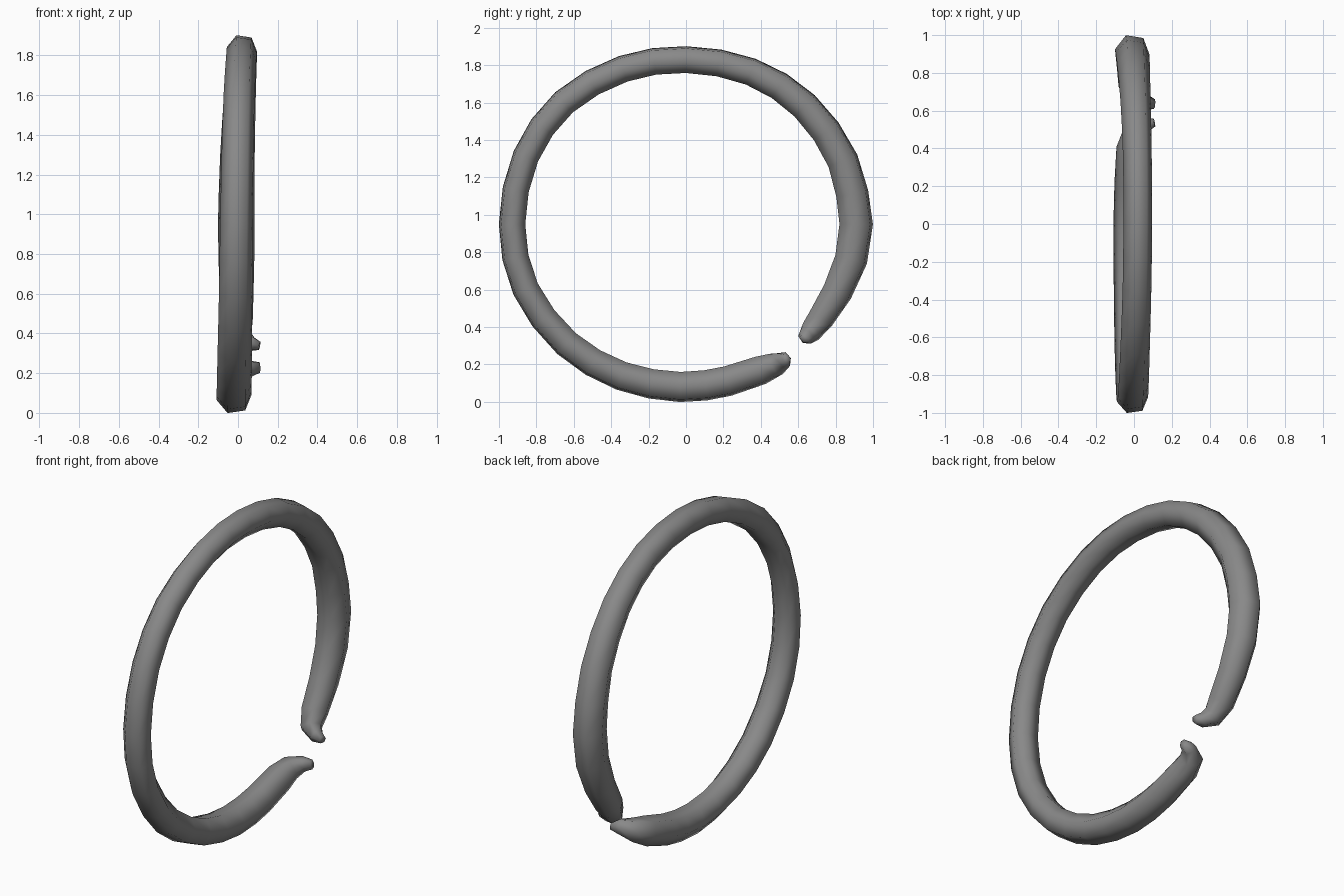
import bpy, bmesh
from math import sin, cos, pi, radians
from mathutils import Vector

if "Cube" in bpy.data.objects:
    bpy.data.objects.remove(bpy.data.objects["Cube"])

CENTRE_Z = 0.95
SIDES = 6
TILT = radians(-9)      # the hexagonal section leans slightly


def polar(deg, r, x, half_r, half_x):
    a = radians(deg)
    return (x, r * cos(a), CENTRE_Z + r * sin(a), half_r, half_x)


# Stations along the hoop: x, y, z, radial half-width, sideways half-width
tip_a = [(0.108, 0.635, 0.338, 0.026, 0.022), (0.065, 0.641, 0.347, 0.042, 0.040),
         (0.012, 0.666, 0.376, 0.060, 0.062)]
hoop = [polar(*p) for p in [
    (-35, 0.880, -0.004, 0.071, 0.079), (-24, 0.887, -0.006, 0.081, 0.085),
    (-12, 0.903, -0.008, 0.088, 0.091), (0, 0.910, -0.009, 0.090, 0.093),
    (22, 0.905, -0.003, 0.084, 0.088), (45, 0.896, 0.009, 0.079, 0.081),
    (67, 0.886, 0.018, 0.074, 0.077), (90, 0.880, 0.02, 0.072, 0.077),
    (112, 0.896, 0.016, 0.072, 0.077), (135, 0.922, 0.006, 0.072, 0.079),
    (157, 0.930, -0.002, 0.071, 0.081), (180, 0.930, -0.008, 0.071, 0.083),
    (202, 0.925, -0.012, 0.072, 0.085), (225, 0.903, -0.016, 0.075, 0.088),
    (247, 0.882, -0.019, 0.078, 0.089), (268, 0.871, -0.02, 0.081, 0.090),
    (285, 0.868, -0.017, 0.081, 0.087), (297, 0.877, -0.012, 0.078, 0.082)]]
tip_b = [(0.006, 0.483, 0.203, 0.064, 0.065), (0.060, 0.527, 0.225, 0.042, 0.040),
         (0.108, 0.538, 0.229, 0.028, 0.022)]


def refine(pts):
    """Insert a smooth midpoint between widely spaced stations."""
    out = []
    for i in range(len(pts) - 1):
        out.append(pts[i])
        if (Vector(pts[i + 1][:3]) - Vector(pts[i][:3])).length > 0.22:
            p0, p3 = pts[max(i - 1, 0)], pts[min(i + 2, len(pts) - 1)]
            out.append(tuple((9 * (b + c) - a - d) / 16
                             for a, b, c, d in zip(p0, pts[i], pts[i + 1], p3)))
    return out + [pts[-1]]


def sweep(name, pts):
    bm = bmesh.new()
    rings = []
    for i, p in enumerate(pts):
        before, after = pts[max(i - 1, 0)], pts[min(i + 1, len(pts) - 1)]
        t = (Vector(after[:3]) - Vector(before[:3])).normalized()
        n = Vector((0, t.z, -t.y)).normalized()     # outward
        b = n.cross(t)                              # sideways
        ring = []
        for k in range(SIDES):
            a = 2 * pi * k / SIDES + TILT
            # radial half-width is measured to the flats of the hexagon
            co = Vector(p[:3]) + b * cos(a) * p[4] + n * sin(a) * p[3] / 0.94
            ring.append(bm.verts.new(co))
        rings.append(ring)
    for r0, r1 in zip(rings, rings[1:]):
        for k in range(SIDES):
            j = (k + 1) % SIDES
            bm.faces.new((r0[k], r0[j], r1[j], r1[k]))
    bm.faces.new(rings[0])
    bm.faces.new(rings[-1])
    bmesh.ops.recalc_face_normals(bm, faces=bm.faces)
    for f in bm.faces:
        f.smooth = True
    mesh = bpy.data.meshes.new(name)
    bm.to_mesh(mesh)
    bm.free()
    obj = bpy.data.objects.new(name, mesh)
    bpy.context.collection.objects.link(obj)
    return obj


# Open hoop with two tapered ends curling sideways
hoop_obj = sweep("open_hoop", refine(tip_a + hoop + tip_b))

# Dark grey finish
dark = bpy.data.materials.new("dark_grey")
dark.diffuse_color = (0.25, 0.25, 0.25, 1)
dark.use_nodes = True
dark.node_tree.nodes["Principled BSDF"].inputs["Base Color"].default_value = dark.diffuse_color
hoop_obj.data.materials.append(dark)
